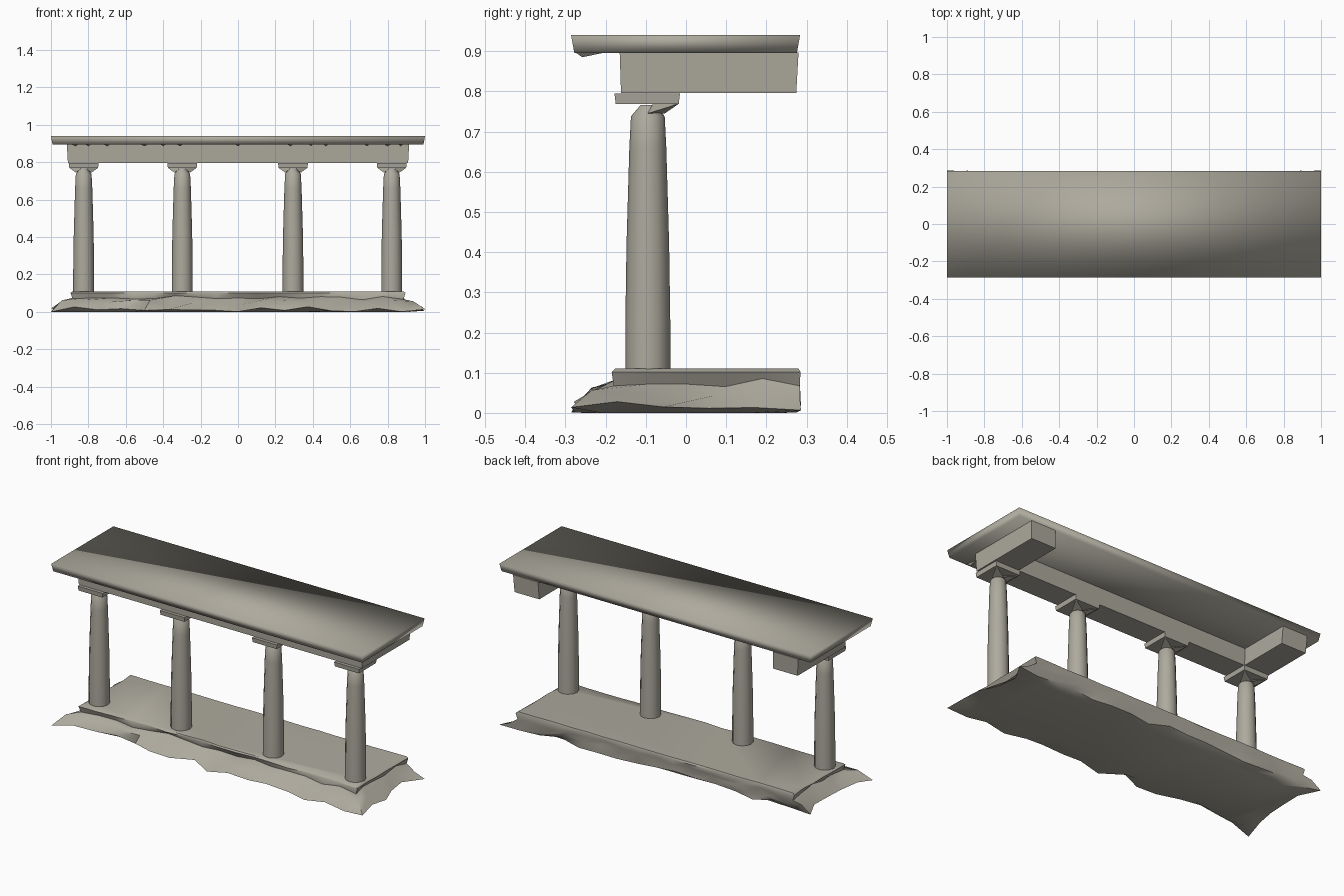
import bpy, bmesh, math, random
from mathutils import Vector

random.seed(4)
if "Cube" in bpy.data.objects:
    bpy.data.objects.remove(bpy.data.objects["Cube"])

stone = bpy.data.materials.new("weathered stone")
stone.use_nodes = True
colour = (0.42, 0.40, 0.34, 1)
stone.diffuse_color = colour
stone.node_tree.nodes["Principled BSDF"].inputs["Base Color"].default_value = colour
stone.node_tree.nodes["Principled BSDF"].inputs["Roughness"].default_value = 0.9


def finish(name, bm, angle=40):
    """Turn a bmesh into a stone object, smooth below the given angle."""
    bmesh.ops.recalc_face_normals(bm, faces=bm.faces)
    mesh = bpy.data.meshes.new(name)
    bm.to_mesh(mesh)
    bm.free()
    mesh.materials.append(stone)
    obj = bpy.data.objects.new(name, mesh)
    bpy.context.collection.objects.link(obj)
    bpy.ops.object.select_all(action='DESELECT')
    obj.select_set(True)
    bpy.context.view_layer.objects.active = obj
    bpy.ops.object.shade_smooth_by_angle(angle=math.radians(angle))
    return obj


def loft(name, rings, angle=40):
    """Bridge closed rings of points and cap both ends."""
    bm = bmesh.new()
    loops = [[bm.verts.new(p) for p in ring] for ring in rings]
    n = len(loops[0])
    for low, high in zip(loops, loops[1:]):
        for i in range(n):
            j = (i + 1) % n
            bm.faces.new((low[i], low[j], high[j], high[i]))
    bm.faces.new(loops[0])
    bm.faces.new(loops[-1])
    return finish(name, bm, angle)


def slab(name, outline, z0, z1, inset, angle=40):
    """Extruded outline whose underside is drawn in slightly."""
    c = sum((Vector(p) for p in outline), Vector((0, 0))) / len(outline)
    low = [(x - math.copysign(inset, x - c.x), y - math.copysign(inset, y - c.y), z0)
           for x, y in outline]
    return loft(name, [low, [(x, y, z1) for x, y in outline]], angle)


def rect(x0, x1, y0, y1):
    return [(x0, y0), (x1, y0), (x1, y1), (x0, y1)]


# Rough stone base: flat platform with a ragged skirt of rubble
NX, NY = 16, 5
track = ([(i / NX, 0) for i in range(NX)] + [(1, i / NY) for i in range(NY)]
         + [(1 - i / NX, 1) for i in range(NX)] + [(0, 1 - i / NY) for i in range(NY)])


def base_ring(hx, front, back, z, dx=0, dz=0):
    ring = []
    for u, v in track:
        corner = u in (0, 1) and v in (0, 1)
        pull = 0 if corner else random.uniform(0, dx)
        x = (2 * u - 1) * hx
        y = front + (back - front) * v
        if u in (0, 1):
            x -= math.copysign(pull, x)
        elif v == 0:
            y += pull
        else:
            y -= pull * 0.4
        ring.append((x, y, max(0, z + random.uniform(-dz, dz))))
    return ring


loft("stone_base", [
    base_ring(0.91, -0.21, 0.24, 0, 0.06),
    base_ring(1.0, -0.286, 0.286, 0.014, 0.07, 0.014),
    base_ring(0.94, -0.235, 0.284, 0.045, 0.05, 0.02),
    base_ring(0.885, -0.18, 0.283, 0.075, 0.02, 0.012),
    base_ring(0.895, -0.185, 0.285, 0.102, 0.012),
    base_ring(0.885, -0.177, 0.28, 0.11, 0.01)], 50)

# Columns with broken capitals and square cap slabs
SIDES = 12
CY = -0.095
profile = [(0.056, 0.1), (0.056, 0.22), (0.053, 0.42), (0.046, 0.66),
           (0.042, 0.738), (0.018, 0.766)]
for number, cx in enumerate((-0.825, -0.298, 0.294, 0.822), 1):
    loft(f"column_{number}", [
        [(cx + r * math.cos(2 * math.pi * k / SIDES),
          CY + r * math.sin(2 * math.pi * k / SIDES), z) for k in range(SIDES)]
        for r, z in profile])
    slab(f"cap_slab_{number}", rect(cx - 0.08, cx + 0.08, -0.178, -0.015),
         0.769, 0.795, 0.003)

    # Thin leaves reaching from the shaft to the slab's rear corners
    bm = bmesh.new()
    for s in (-1, 1):
        tip = bm.verts.new((cx + s * 0.075, -0.018, 0.769))
        foot = [bm.verts.new(p) for p in (
            (cx + s * 0.042, CY, 0.745), (cx, CY + 0.042, 0.745),
            (cx + s * 0.012, CY + 0.012, 0.768))]
        for k in range(3):
            bm.faces.new((tip, foot[k], foot[(k + 1) % 3]))
        bm.faces.new(foot)
    finish(f"capital_leaves_{number}", bm)

# U-shaped beam: front run with an arm going back at each end
half = [(0.915, -0.165), (0.915, 0.28), (0.755, 0.28), (0.755, -0.02)]
outline = half + [(-x, y) for x, y in reversed(half)]
low = [(x * 0.994, y * 0.98, 0.796) for x, y in outline]
loft("beam", [low, [(x, y, 0.897) for x, y in outline]])

# Roof slab with soft, worn shading
slab("roof_slab", rect(-1, 1, -0.286, 0.284), 0.896, 0.94, 0.008, 180)

# Small broken chips hanging under the front eave
bm = bmesh.new()
for cx in (-0.87, -0.8, -0.7, -0.5, -0.4, -0.31, 0, 0.28, 0.39, 0.47, 0.69, 0.8, 0.87):
    w = random.uniform(0.012, 0.022)
    top = [bm.verts.new((cx + dx, y, 0.897))
           for dx, y in ((-w, -0.27), (w, -0.275), (0, -0.2))]
    tip = bm.verts.new((cx, -0.258, 0.885))
    for k in range(3):
        bm.faces.new((tip, top[k], top[(k + 1) % 3]))
    bm.faces.new(top)
finish("eave_chips", bm)
